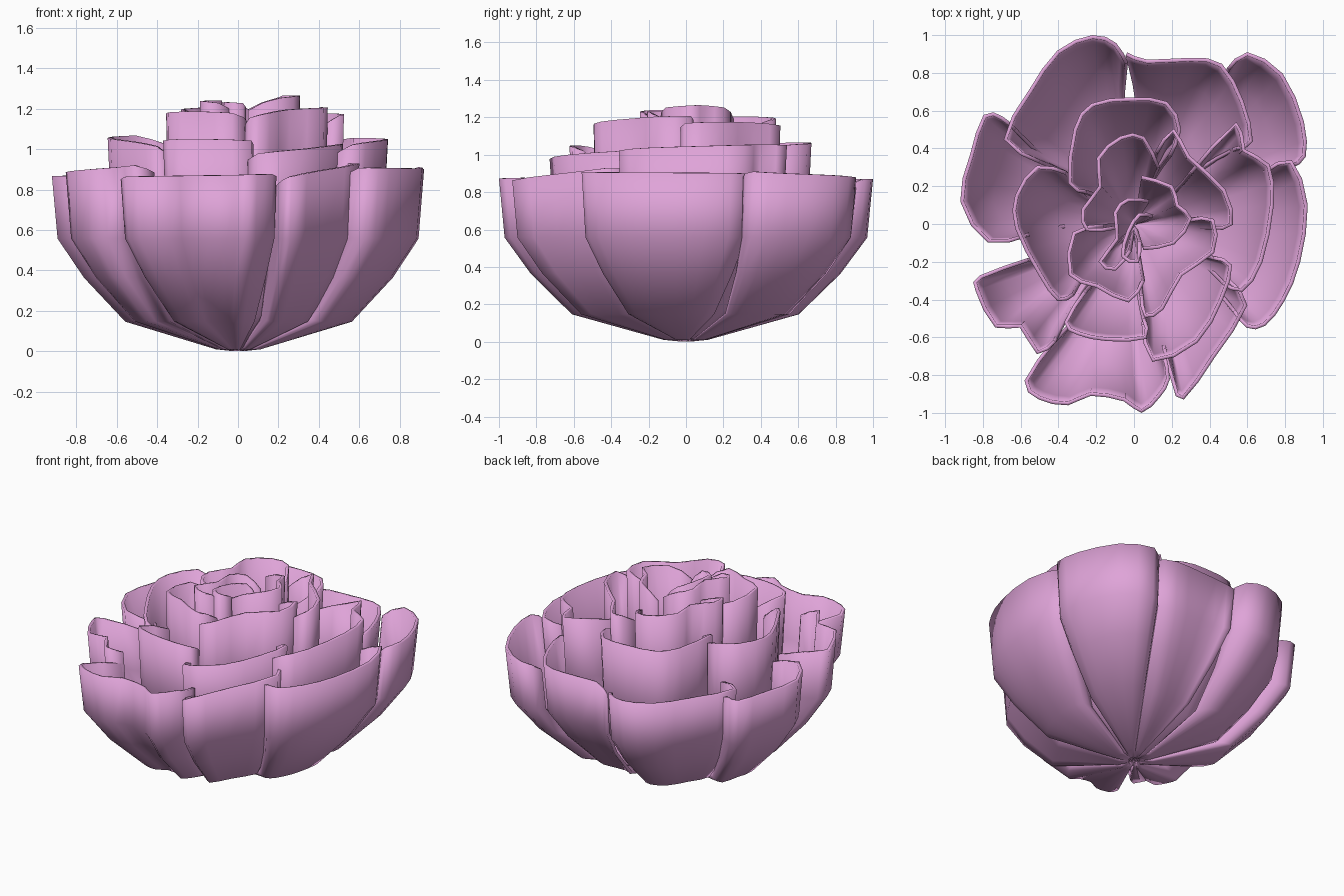
import bpy
import bmesh
from math import sin, pi
from mathutils import Vector, Matrix

if "Cube" in bpy.data.objects:
    bpy.data.objects.remove(bpy.data.objects["Cube"])

pink = bpy.data.materials.new("petal_pink")
pink.diffuse_color = (0.74, 0.37, 0.69, 1)
pink.use_nodes = True
pink.node_tree.nodes["Principled BSDF"].inputs["Base Color"].default_value = pink.diffuse_color


def rounded(points):
    """Add a spline midpoint between neighbouring rim points."""
    p = [Vector(q) for q in points]
    out = []
    for i in range(len(p) - 1):
        a, b = p[max(i - 1, 0)], p[min(i + 2, len(p) - 1)]
        out += [p[i], (9 * (p[i] + p[i + 1]) - a - b) / 16]
    return out + [p[-1]]


def petal(name, z0, z1, rim, profile, arch=0.0, taper=0.0):
    """Sweep a cupped profile from the flower's base to a rim outline seen from above."""
    rim = rounded(rim)
    n = len(rim)
    mid = sum(rim, Vector((0, 0))) / n
    bm = bmesh.new()
    rows = []
    for scale, z in profile:
        row = []
        for i, p in enumerate(rim):
            t = i / (n - 1)
            top = z0 + (z1 - z0) * t + arch * (sin(pi * t) - 0.5)
            top -= 0.15 * max(0, abs(2 * t - 1) - 0.7)  # drooping corners
            # petals narrow toward the base
            turn = p.angle_signed(mid) * taper * (1 - scale)
            q = Matrix.Rotation(-turn, 2) @ p * scale
            row.append(bm.verts.new((q.x, q.y, top if z is None else z)))
        rows.append(row)
    for lo, hi in zip(rows, rows[1:]):
        for i in range(n - 1):
            bm.faces.new((lo[i + 1], lo[i], hi[i], hi[i + 1]))
    me = bpy.data.meshes.new(name)
    bm.to_mesh(me)
    bm.free()
    me.materials.append(pink)
    ob = bpy.data.objects.new(name, me)
    bpy.context.collection.objects.link(ob)
    thick = ob.modifiers.new("thickness", 'SOLIDIFY')
    thick.thickness = 0.02
    thick.offset = 0
    bpy.ops.object.select_all(action='DESELECT')
    ob.select_set(True)
    bpy.context.view_layer.objects.active = ob
    bpy.ops.object.modifier_apply(modifier=thick.name)
    # make the closed shell face outward
    bm = bmesh.new()
    bm.from_mesh(me)
    bmesh.ops.recalc_face_normals(bm, faces=bm.faces)
    if bm.calc_volume(signed=True) < 0:
        bmesh.ops.reverse_faces(bm, faces=bm.faces)
    bm.to_mesh(me)
    bm.free()
    bpy.ops.object.shade_smooth()


def outer(name, z0, z1, rim):
    petal("outer_petal_" + name, z0, z1, rim, OUTER, 0.0, 0.45)


def middle(name, z0, z1, rim):
    petal("middle_petal_" + name, z0, z1, rim, MIDDLE, 0.02, 0.35)


def inner(name, z0, z1, rim):
    petal(name, z0, z1, rim, INNER, 0.03)


# Cup profiles: (fraction of rim radius, height), None = rim height
OUTER = [(0.04, 0.012), (0.12, 0.02), (0.61, 0.155), (0.83, 0.37), (0.97, 0.56), (1.0, None)]
MIDDLE = [(0.05, 0.015), (0.13, 0.025), (0.61, 0.18), (0.83, 0.43), (0.97, 0.65), (1.0, None)]
INNER = [(0.06, 0.02), (0.13, 0.03), (0.61, 0.2), (0.83, 0.48), (0.97, 0.75), (0.99, None)]

# Outer ring of petals
outer("back_left", 0.87, 0.87, [(-.5, .33), (-.68, .45), (-.55, .7), (-.4, .91),
      (-.22, .99), (-.1, .95), (-.04, .85)])
outer("back", 0.87, 0.88, [(-.04, .9), (.07, .86), (.3, .87), (.46, .84),
      (.57, .65), (.62, .44), (.54, .4)])
outer("back_right", 0.87, 0.92, [(.5, .82), (.6, .9), (.78, .79), (.89, .54),
      (.9, .36), (.84, .31)])
outer("right", 0.90, 0.91, [(.7, .28), (.83, .33), (.91, .1), (.87, -.2),
      (.79, -.4), (.69, -.53), (.6, -.54), (.53, -.46)])
outer("front_right", 0.96, 0.80, [(.5, -.3), (.59, -.43), (.42, -.7), (.26, -.92),
      (.21, -.84), (.16, -.66)])
outer("front", 0.88, 0.86, [(.16, -.7), (.18, -.82), (.13, -.91), (.04, -.99),
      (-.05, -.93), (-.23, -.9), (-.35, -.95), (-.5, -.92), (-.57, -.83), (-.43, -.63)])
outer("front_left", 0.93, 0.87, [(-.42, -.62), (-.51, -.68), (-.6, -.54),
      (-.73, -.54), (-.83, -.35), (-.81, -.28), (-.56, -.19)])
outer("left", 0.87, 0.86, [(-.57, -.06), (-.77, -.09), (-.91, .12), (-.86, .36),
      (-.79, .57), (-.7, .56), (-.63, .5)])

# Middle ring
middle("back", 1.06, 1.05, [(-.25, .17), (-.34, .22), (-.31, .5), (-.22, .63), (-.02, .66),
       (.17, .64), (.24, .5), (.19, .36)])
middle("right", 1.06, 1.02, [(.3, .27), (.54, .53), (.58, .39), (.71, .31), (.73, .1),
       (.67, -.2), (.57, -.35), (.47, -.31)])
middle("left", 1.08, 1.0, [(-.36, .27), (-.51, .3), (-.62, .15), (-.62, -.02),
       (-.5, -.26), (-.4, -.4), (-.32, -.37)])
middle("front_right", 1.04, 0.96, [(.42, -.18), (.51, -.22), (.46, -.4), (.33, -.62),
       (.1, -.72), (.05, -.53)])
middle("front", 1.04, 1.04, [(.05, -.5), (.06, -.6), (-.14, -.61), (-.29, -.58),
       (-.36, -.52), (-.26, -.36)])

# Inner ring
inner("inner_petal_right", 1.15, 1.17, [(.12, .38), (.21, .5), (.29, .36), (.48, .18), (.52, 0),
      (.42, -.02)])
inner("inner_petal_front_left", 1.16, 1.18, [(-.16, -.01), (-.32, -.05), (-.34, -.27), (-.2, -.33),
      (-.03, -.41), (.05, -.3)])
inner("inner_petal_front_right", 1.22, 1.14, [(.3, .02), (.42, .02), (.42, -.15), (.25, -.27),
      (.15, -.45), (.06, -.49), (.04, -.38)])
inner("inner_petal_back_left", 1.19, 1.19, [(-.1, -.02), (-.25, -.03), (-.27, .08), (-.18, .2),
      (-.19, .35), (-.07, .46), (.05, .46), (.13, .3)])

# Tight heart of the flower
inner("heart_petal_right", 1.25, 1.25, [(.04, .25), (.2, .2), (.23, .1), (.3, .03), (.21, -.1),
      (.05, -.13)])
inner("heart_petal_left", 1.22, 1.23, [(.08, .12), (-.03, .13), (-.1, .06), (-.09, -.08),
      (-.18, -.2), (-.1, -.24), (-.02, -.14)])
inner("heart_petal_core", 1.2, 1.23, [(.1, .04), (.03, .05), (-.03, -.04), (-.06, -.17),
      (.02, -.2), (.03, -.09)])
